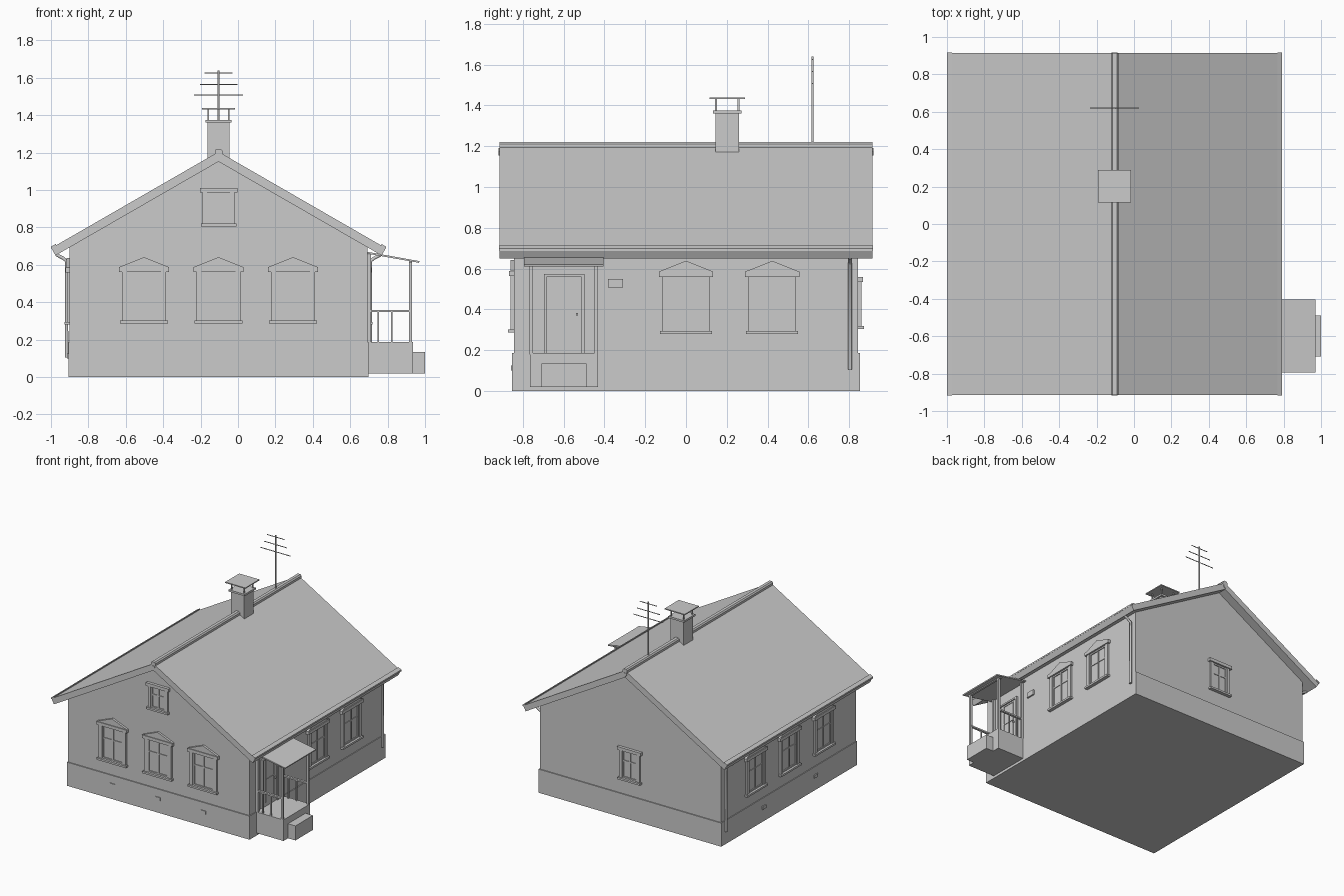
import bpy, bmesh, math
from mathutils import Matrix, Vector

if "Cube" in bpy.data.objects:
    bpy.data.objects.remove(bpy.data.objects["Cube"])

CX = -0.104            # ridge line / house centre in x
HW, HD = 0.796, 0.844  # half width and half depth of the walls


def finish(name, bm, loc=(0, 0, 0), rot=0.0):
    bmesh.ops.recalc_face_normals(bm, faces=bm.faces)
    me = bpy.data.meshes.new(name)
    bm.to_mesh(me)
    bm.free()
    ob = bpy.data.objects.new(name, me)
    ob.matrix_world = Matrix.Translation(loc) @ Matrix.Rotation(rot, 4, 'Z')
    bpy.context.collection.objects.link(ob)
    return ob


def add_box(bm, x0, x1, y0, y1, z0, z1):
    m = Matrix.Translation(((x0 + x1) / 2, (y0 + y1) / 2, (z0 + z1) / 2))
    m = m @ Matrix.Diagonal((x1 - x0, y1 - y0, z1 - z0, 1))
    bmesh.ops.create_cube(bm, size=1, matrix=m)


def add_prism(bm, pts, y0, y1):
    """Extrude an x-z profile along y."""
    f = bm.faces.new([bm.verts.new((x, y0, z)) for x, z in pts])
    r = bmesh.ops.extrude_face_region(bm, geom=[f])
    vs = [v for v in r['geom'] if isinstance(v, bmesh.types.BMVert)]
    bmesh.ops.translate(bm, verts=vs, vec=(0, y1 - y0, 0))


def boxes(name, items, loc=(0, 0, 0), rot=0.0):
    bm = bmesh.new()
    for b in items:
        add_box(bm, *b)
    return finish(name, bm, loc, rot)


def prism(name, pts, y0, y1):
    bm = bmesh.new()
    add_prism(bm, pts, y0, y1)
    return finish(name, bm)


def tube(name, points, r):
    cu = bpy.data.curves.new(name, 'CURVE')
    cu.dimensions = '3D'
    cu.bevel_depth, cu.bevel_resolution, cu.use_fill_caps = r, 1, True
    sp = cu.splines.new('POLY')
    sp.points.add(len(points) - 1)
    for p, co in zip(sp.points, points):
        p.co = (*co, 1)
    ob = bpy.data.objects.new(name, cu)
    bpy.context.collection.objects.link(ob)


# wall sides: local x runs along the wall, local -y points outward
def on_side(side, u):
    return {'front': ((CX + u, -HD, 0), 0),
            'right': ((CX + HW, u, 0), math.pi / 2),
            'back': ((CX - u, HD, 0), math.pi),
            'left': ((CX - HW, -u, 0), -math.pi / 2)}[side]


def window(name, side, u, z0, z1, a, board, pediment):
    """a = half opening, z0..z1 = opening, board = casing width."""
    w = a + board
    loc, rot = on_side(side, u)
    s = 0.011                                   # sash bar width
    zm = z0 + (z1 - z0) * 0.62
    bm = bmesh.new()
    for b in [(-a, a, -0.002, 0.01, z0, z1),                       # glass
              (-w, -a, -0.015, 0, z0, z1), (a, w, -0.015, 0, z0, z1),
              (-w - .01, w + .01, -0.027, 0, z0 - .015, z0),        # sill
              (-w - .015, w + .015, -0.023, 0, z1, z1 + .025),      # header
              (-a, -a + s, -0.009, 0, z0, z1), (a - s, a, -0.009, 0, z0, z1),
              (-a, a, -0.009, 0, z0, z0 + s), (-a, a, -0.009, 0, z1 - s, z1),
              (-s / 2, s / 2, -0.008, 0, z0, z1),
              (-a, a, -0.007, 0, zm - s / 2, zm + s / 2)]:
        add_box(bm, *b)
    if pediment:
        add_prism(bm, [(-w - .015, z1 + .025), (w + .015, z1 + .025), (0, z1 + .078)], -0.017, 0)
    finish(name, bm, loc, rot)


# foundation and gabled walls
boxes('foundation', [(CX - .802, CX + .802, -.852, .852, 0, .187)])
prism('walls', [(CX - HW, .18), (CX + HW, .18), (CX + HW, .696), (CX, 1.156), (CX - HW, .696)], -HD, HD)

# roof slab, ridge cap, eave strips, gable finials
prism('roof', [(CX, 1.205), (CX + .894, .69), (CX + .872, .65), (CX, 1.152),
               (CX - .872, .65), (CX - .894, .69)], -.913, .913)
prism('ridge_cap', [(CX - .02, 1.19), (CX + .02, 1.19), (CX + .02, 1.21), (CX + .012, 1.22),
                    (CX - .012, 1.22), (CX - .02, 1.21)], -.915, .915)
for s, n in ((1, 'right'), (-1, 'left')):
    prism('eave_strip_' + n, [(CX + s * .896, .698), (CX + s * .896, .686),
                              (CX + s * .87, .70), (CX + s * .87, .712)], -.917, .917)
    prism('gable_finial_' + ('back' if s > 0 else 'front'),
          [(CX, 1.155), (CX + .017, 1.175), (CX + .012, 1.19), (CX - .012, 1.19), (CX - .017, 1.175)],
          s * .91, s * .918)

# windows
for i, u in enumerate((-.399, 0, .398)):
    window(f'front_window_{i}', 'front', u, .302, .563, .091, .027, True)
for i, u in enumerate((0, .422)):
    window(f'right_window_{i}', 'right', u, .295, .56, .091, .027, True)
for i, u in enumerate((-.422, 0, .43)):
    window(f'left_window_{i}', 'left', u, .295, .56, .091, .027, True)
window('attic_window', 'front', 0, .82, .987, .062, .023, False)
window('back_window', 'back', 0, .318, .535, .066, .023, False)

# foundation vents
for i, (side, u) in enumerate([('front', -.399), ('front', 0), ('front', .398),
                               ('left', -.32), ('left', .33)]):
    loc, rot = on_side(side, u)
    boxes(f'vent_{i}', [(-.022, .022, -.014, 0, .1, .125)], loc, rot)

# chimney with collar, posts and rain cap
CY = .202
boxes('chimney', [(CX - .058, CX + .058, CY - .058, CY + .058, 1.12, 1.362),
                  (CX - .07, CX + .07, CY - .07, CY + .07, 1.36, 1.375)])
boxes('chimney_posts', [(CX + sx * .055 - .004, CX + sx * .055 + .004,
                         CY + sy * .055 - .004, CY + sy * .055 + .004, 1.37, 1.432)
                        for sx in (-1, 1) for sy in (-1, 1)])
boxes('chimney_cap', [(CX - .088, CX + .088, CY - .088, CY + .088, 1.43, 1.438)])

# antenna
tube('antenna_mast', [(CX, .62, 1.15), (CX, .62, 1.64)], .006)
for i, (z, h) in enumerate(((1.625, .075), (1.565, .1), (1.508, .13))):
    tube(f'antenna_bar_{i}', [(CX - h, .62, z), (CX + h, .62, z)], .003)

# downpipes at the back corners
for s, n in ((1, 'right'), (-1, 'left')):
    tube('downpipe_' + n, [(CX + s * .868, .804, .655), (CX + s * .832, .804, .636),
                           (CX + s * .812, .804, .62), (CX + s * .812, .804, .105)], .01)

# door
loc, rot = on_side('right', -.597)
boxes('door_frame', [(-.1, -.086, -.014, 0, .187, .573), (.086, .1, -.014, 0, .187, .573),
                     (-.1, .1, -.014, 0, .56, .573)], loc, rot)
boxes('door_leaf', [(-.086, .086, -.005, 0, .187, .56),
                    (-.055, .055, -.009, 0, .395, .402), (-.055, .055, -.009, 0, .545, .552),
                    (-.055, -.048, -.009, 0, .22, .552), (.048, .055, -.009, 0, .22, .552)], loc, rot)
boxes('door_handle', [(.057, .067, -.018, 0, .37, .382)], loc, rot)
loc, rot = on_side('right', -.345)
boxes('letter_box', [(-.036, .036, -.012, 0, .507, .548)], loc, rot)

# porch: deck, step, posts, railings and sloped roof
boxes('porch_deck', [(.68, .935, -.765, -.43, .02, .187)])
boxes('porch_step', [(.93, 1.0, -.708, -.488, .02, .135)])
for y, n in ((-.758, 'front'), (-.44, 'back')):
    boxes('porch_posts_' + n, [(.914, .931, y - .008, y + .008, .18, .622),
                               (.692, .712, y - .008, y + .008, .18, .655)])
    boxes('porch_railing_' + n, [(.7, .92, y - .009, y + .009, .348, .36)] +
          [(x - .005, x + .005, y - .005, y + .005, .18, .35) for x in (.75, .822)])
boxes('porch_beam', [(.914, .931, -.785, -.415, .61, .625)])
prism('porch_roof', [(.69, .66), (.968, .611), (.97, .62), (.69, .67)], -.794, -.405)
